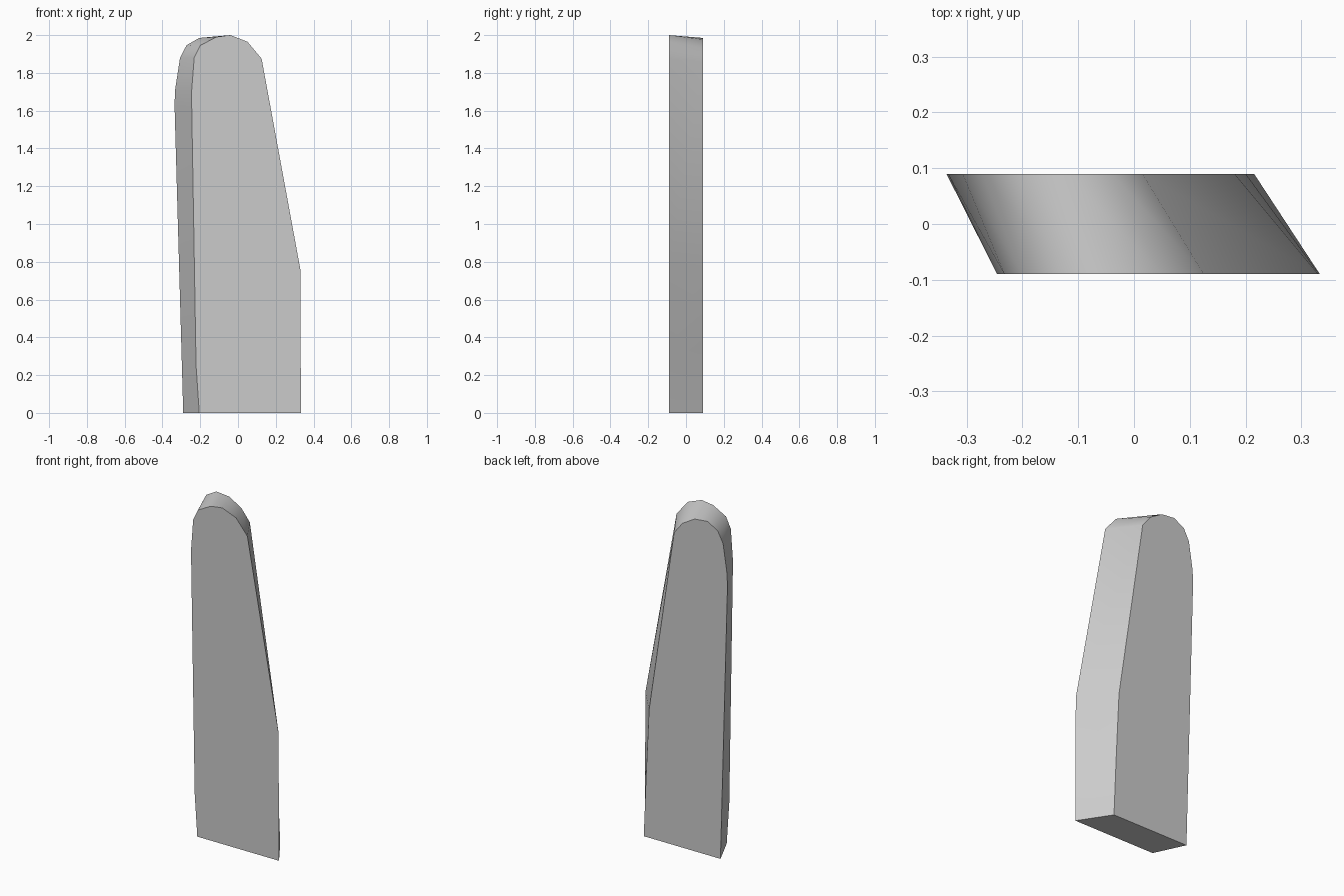
import bpy
import bmesh
import math

# Remove the default object
default = bpy.data.objects.get("Cube")
if default:
    bpy.data.objects.remove(default, do_unlink=True)

HALF_DEPTH = 0.09

# Matching outlines (x, z): up the -x edge, over the rounded crown, down the +x edge
FRONT_OUTLINE = [
    (-.205, 0), (-.222, .25), (-.245, 1.62), (-.245, 1.71), (-.232, 1.88),
    (-.2, 1.945), (-.115, 1.99), (-.04, 2), (.05, 1.965), (.125, 1.875),
    (.33, .76), (.332, .3), (.333, 0),
]
BACK_OUTLINE = [
    (-.29, 0), (-.297, .25), (-.336, 1.63), (-.333, 1.71), (-.307, 1.88),
    (-.272, 1.947), (-.205, 1.985), (-.12, 1.977), (-.04, 1.93), (.015, 1.86),
    (.18, .76), (.2, .35), (.215, 0),
]


def make_material(name, color):
    """Plain matte material with one flat colour."""
    material = bpy.data.materials.new(name)
    material.use_nodes = True
    material.diffuse_color = color
    shader = next(n for n in material.node_tree.nodes if n.type == "BSDF_PRINCIPLED")
    shader.inputs["Base Color"].default_value = color
    shader.inputs["Roughness"].default_value = 0.8
    return material


def add_ring(bm, outline, y):
    return [bm.verts.new((x, y, z)) for x, z in outline]


def loft_slab(name, front_outline, back_outline, material):
    """Solid slab bridging a front outline to a skewed back outline."""
    bm = bmesh.new()
    front = add_ring(bm, front_outline, -HALF_DEPTH)
    back = add_ring(bm, back_outline, HALF_DEPTH)

    # Flat front and back caps
    bm.faces.new(front)
    bm.faces.new(list(reversed(back)))

    # Side walls and base
    count = len(front)
    for i in range(count):
        j = (i + 1) % count
        bm.faces.new((front[j], front[i], back[i], back[j]))
    bmesh.ops.recalc_face_normals(bm, faces=bm.faces)

    mesh = bpy.data.meshes.new(name)
    bm.to_mesh(mesh)
    bm.free()
    mesh.materials.append(material)
    slab = bpy.data.objects.new(name, mesh)
    bpy.context.collection.objects.link(slab)
    return slab


# Rounded, skewed upright slab
grey = make_material("light grey", (0.6, 0.6, 0.6, 1))
slab = loft_slab("upright_slab", FRONT_OUTLINE, BACK_OUTLINE, grey)

# Smooth side walls, sharp cap edges
bpy.ops.object.select_all(action="DESELECT")
slab.select_set(True)
bpy.context.view_layer.objects.active = slab
bpy.ops.object.shade_smooth_by_angle(angle=math.radians(40))
